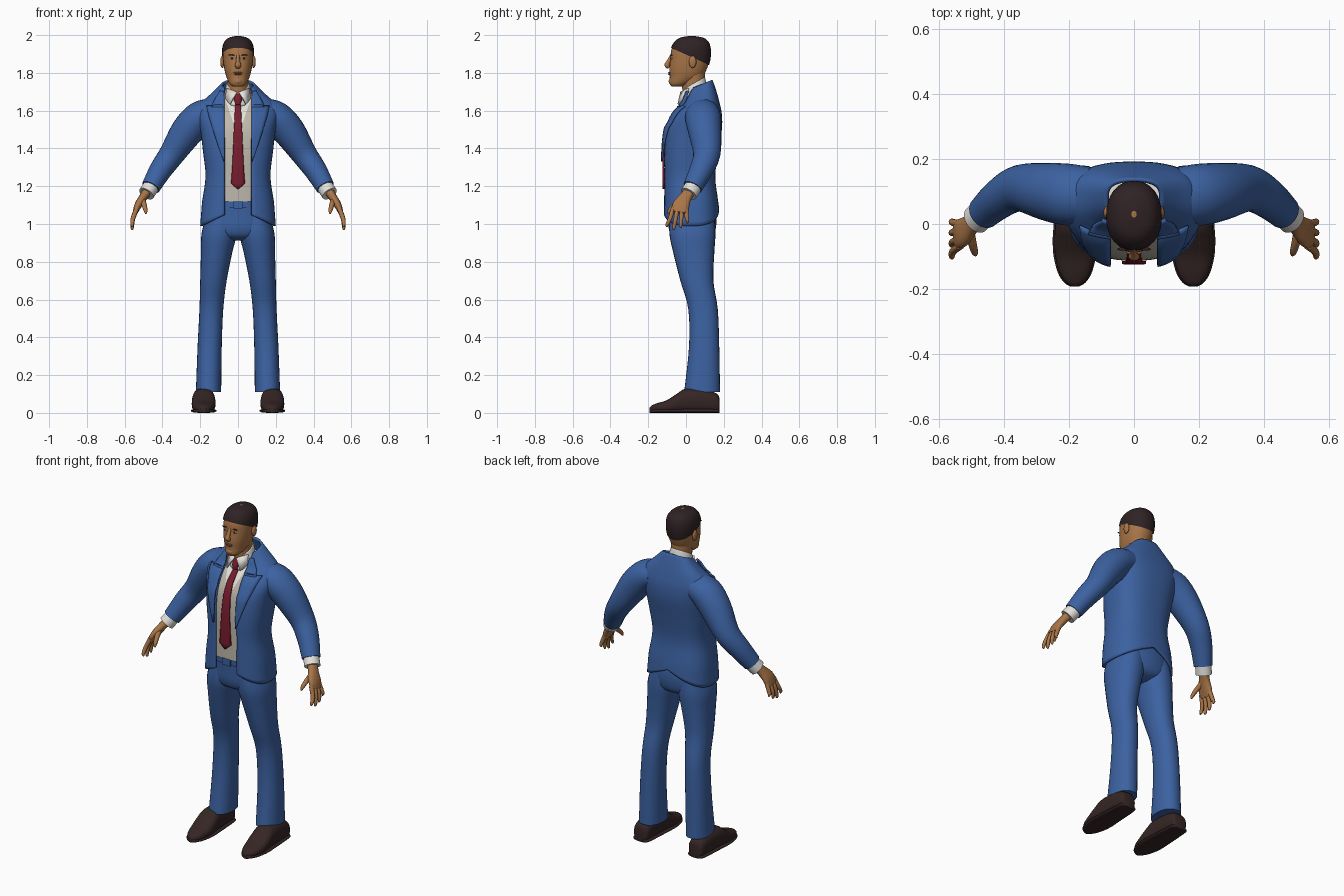
import bpy, bmesh, math
from mathutils import Vector, Matrix

if "Cube" in bpy.data.objects:
    bpy.data.objects.remove(bpy.data.objects["Cube"])

X, Y, Z = Vector((1, 0, 0)), Vector((0, 1, 0)), Vector((0, 0, 1))


def material(name, *rgb):
    m = bpy.data.materials.new(name)
    m.use_nodes = True
    m.diffuse_color = (*rgb, 1)
    m.node_tree.nodes["Principled BSDF"].inputs["Base Color"].default_value = (*rgb, 1)
    return m


BLUE = material("suit blue", .045, .122, .36)
SKIN = material("skin", .40, .18, .065)
LIPS = material("lip brown", .27, .10, .05)
HAIR = material("hair dark brown", .028, .016, .018)
SHOE = material("shoe brown", .035, .019, .018)
TIE = material("tie red", .19, .012, .027)
WHITE = material("shirt white", .78, .76, .72)
VEST = material("vest beige", .52, .48, .41)


def finish(name, bm, mat, mirror=False, thick=0, closed=True):
    """Turn a bmesh into a smooth-shaded object with optional thickness and mirror."""
    if closed:
        bmesh.ops.recalc_face_normals(bm, faces=bm.faces)
    me = bpy.data.meshes.new(name)
    bm.to_mesh(me)
    bm.free()
    me.materials.append(mat)
    ob = bpy.data.objects.new(name, me)
    bpy.context.collection.objects.link(ob)
    if thick:
        mod = ob.modifiers.new("Thickness", 'SOLIDIFY')
        mod.thickness, mod.offset = thick, -1
    if mirror:
        ob.modifiers.new("Mirror", 'MIRROR')
    bpy.ops.object.select_all(action='DESELECT')
    ob.select_set(True)
    bpy.context.view_layer.objects.active = ob
    bpy.ops.object.shade_smooth_by_angle(angle=math.radians(45))
    return ob


def spline(rows, k=4):
    """Catmull-Rom interpolation of rows of numbers."""
    out = []
    for i in range(len(rows) - 1):
        a, b, c, d = (rows[max(0, min(j, len(rows) - 1))] for j in range(i - 1, i + 3))
        for s in range(k):
            t = s / k
            out.append(tuple(q + t / 2 * (r - p + t * (2*p - 5*q + 4*r - w + t * (3*(q - r) + w - p)))
                             for p, q, r, w in zip(a, b, c, d)))
    return out + [tuple(rows[-1])]


def level(rows, grow=0):
    """Horizontal rings from (height, front, back, half width, centre x)."""
    return [(Vector((r[4] if len(r) > 4 else 0, (r[1] + r[2]) / 2, r[0])), X, Y,
             r[3] + grow, (r[2] - r[1]) / 2 + grow) for r in spline(rows)]


def along(rows):
    """Rings square to a path of (x, y, z, width radius, thickness radius)."""
    rows = spline(rows)
    pts = [Vector(r[:3]) for r in rows]
    frames = []
    for i, r in enumerate(rows):
        tan = (pts[min(i + 1, len(pts) - 1)] - pts[max(i - 1, 0)]).normalized()
        v = tan.cross(Y).normalized()
        frames.append((pts[i], v.cross(tan), v, r[3], r[4]))
    return frames


def loft(name, frames, mat, n=28, p=2, gap=0, warp=None, mirror=False, thick=0, edit=None):
    """Skin superellipse rings; gap leaves the front open."""
    bm = bmesh.new()
    rings = []
    for c, u, v, ru, rv in frames:
        start = math.asin(min(1, (gap / ru)) ** (p / 2)) if gap else 0
        ring = []
        for i in range(n + bool(gap)):
            t = start + (2 * math.pi - 2 * start) * i / n
            s, k = math.sin(t), math.cos(t)
            co = (c + u * ru * math.copysign(abs(s) ** (2 / p), s)
                  - v * rv * math.copysign(abs(k) ** (2 / p), k))
            ring.append(bm.verts.new(warp(co) if warp else co))
        rings.append(ring)
    for a, b in zip(rings, rings[1:]):
        for i in range(n):
            j = i + 1 if gap else (i + 1) % n
            bm.faces.new((a[i], a[j], b[j], b[i]))
    if not gap:
        bm.faces.new(rings[0])
        bm.faces.new(rings[-1])
    if edit:
        edit(bm)
    return finish(name, bm, mat, mirror, thick, not gap)


def cut(bm, co, no, clear=False):
    bmesh.ops.bisect_plane(bm, geom=bm.verts[:] + bm.edges[:] + bm.faces[:],
                           plane_co=co, plane_no=no, clear_inner=clear)


def ball(name, loc, size, mat, mirror=False):
    bm = bmesh.new()
    bmesh.ops.create_uvsphere(bm, u_segments=16, v_segments=10, radius=1,
                              matrix=Matrix.LocRotScale(Vector(loc), None, Vector(size)))
    return finish(name, bm, mat, mirror)


def drape(name, rows, surface, lift, mat, p, mirror=False, cols=5):
    """Cloth strip of (height, x from, x to) laid over the front of a loft."""
    bm = bmesh.new()
    grid = []
    for z, x0, x1 in rows:
        c, _, _, rx, ry = min(surface, key=lambda f: abs(f[0].z - z))
        line = []
        for i in range(cols):
            x = x0 + (x1 - x0) * i / (cols - 1)
            y = c.y - ry * (1 - min(.98, abs(x) / rx) ** p) ** (1 / p) - lift
            line.append(bm.verts.new((x, y, z)))
        grid.append(line)
    for a, b in zip(grid, grid[1:]):
        for i in range(cols - 1):
            bm.faces.new((a[i], b[i], b[i + 1], a[i + 1]))
    return finish(name, bm, mat, mirror, .009, False)


# Jacket: open shell with a dipping hem and a collar rising at the back
P = 2.6
coat = [(1.03, -.12, .175, .2), (1.12, -.12, .17, .19), (1.25, -.12, .155, .172),
        (1.38, -.12, .17, .185), (1.5, -.105, .19, .2), (1.58, -.065, .19, .215),
        (1.64, -.015, .178, .195), (1.69, .005, .16, .14), (1.74, .02, .14, .085)]


def tailor(co):
    hem = max(0, (1.12 - co.z) / .09)
    neck = max(0, (co.z - 1.64) / .1)
    return co + Z * (hem * (.05 - .45 * abs(co.x)) + neck * (co.y - .08) * .4)


loft("jacket", level(coat), BLUE, n=48, p=P, gap=.072, warp=tailor, thick=.012)
lapel = spline([(1.33, .071, .074), (1.45, .071, .115), (1.56, .071, .15), (1.62, .071, .165)])
drape("lapels", lapel, spline and level(coat), .007, BLUE, P, True)
drape("collar_lapels", spline([(1.615, .071, .14), (1.65, .071, .125), (1.7, .073, .095)]),
      level(coat), .008, BLUE, P, True)
loft("sleeves", along([(.13, .09, 1.59, .085, .075), (.2, .09, 1.565, .095, .086),
                       (.27, .1, 1.49, .088, .086), (.35, .11, 1.37, .072, .068),
                       (.41, .08, 1.285, .062, .06), (.462, .035, 1.195, .052, .05)]),
     BLUE, mirror=True)

# Vest with the shirt showing in its V neck
inner = [(z, f + .008, b - .025, w - .022) for z, f, b, w in coat[1:-1]]


def neckline(bm):
    for side in (3, -3):
        cut(bm, Vector((0, 0, 1.46)), Vector((side, 0, -1)))
    for f in bm.faces:
        c = f.calc_center_median()
        f.material_index = int(c.z - 1.46 > 3 * abs(c.x))


vest = loft("vest", level(inner), VEST, n=48, p=P, edit=neckline)
vest.data.materials.append(WHITE)

# Tie and knot
drape("tie", [(1.655, -.012, .012), (1.62, -.016, .016), (1.57, -.018, .018), (1.5, -.022, .022),
              (1.4, -.026, .026), (1.3, -.031, .031), (1.215, -.037, .037), (1.185, -.004, .004)],
      level(inner), .012, TIE, P)
loft("tie_knot", along([(0, -.012, 1.685, .012, .022), (0, -.024, 1.655, .013, .02),
                        (0, -.03, 1.63, .01, .012)]), TIE, n=12)

# Shirt collar and its points
loft("shirt_collar", level([(1.67, -.025, .115, .072), (1.72, -.018, .108, .067), (1.755, -.012, .1, .06)]),
     WHITE, gap=.008, thick=.006, warp=lambda co: co + Z * (co.y - .06) * .55)
bm = bmesh.new()
bm.faces.new([bm.verts.new(v) for v in ((.008, -.03, 1.7), (.045, -.045, 1.635),
                                        (.068, -.005, 1.665), (.062, .01, 1.72))])
finish("collar_points", bm, WHITE, True, .008, False)

# Trousers
loft("trouser_hips", level([(.912, -.03, .09, .06), (.935, -.075, .14, .14), (.98, -.092, .158, .178),
                            (1.05, -.095, .16, .18), (1.15, -.1, .14, .16)]), BLUE, p=2.3)
loft("trouser_legs", level([(.11, -.01, .18, .067, .156), (.35, .016, .176, .064, .15),
                            (.55, .012, .168, .063, .141), (.7, -.03, .145, .07, .13),
                            (.85, -.068, .15, .083, .113), (.95, -.088, .156, .093, .1),
                            (1.05, -.085, .15, .075, .09)]), BLUE, p=2.2, mirror=True)
loft("belt", level([(1.085, -.105, .145, .165), (1.12, -.106, .143, .163)]), BLUE, p=2.3)
bm = bmesh.new()
bmesh.ops.create_cube(bm, size=1, matrix=Matrix.LocRotScale(
    Vector((0, -.107, 1.103)), None, Vector((.05, .014, .04))))
finish("belt_buckle", bm, BLUE)

# Shoes: rows of (y, half width, height)
last = [(.178, .03, .07), (.165, .047, .1), (.1, .054, .125), (.0, .06, .128), (-.05, .063, .1),
        (-.1, .06, .068), (-.15, .047, .052), (-.18, .028, .04), (-.192, .008, .028)]
for name, wide, tall in (("shoes", 0, 1), ("shoe_soles", .005, 0)):
    loft(name, [(Vector((.182, y, (h * tall or .022) / 2)), X, Z, w + wide, (h * tall or .022) / 2)
                for y, w, h in spline(last)], SHOE, p=2.6, mirror=True)

# Cuffs, hands and fingers
loft("shirt_cuffs", along([(.458, .04, 1.2, .045, .043), (.485, .014, 1.16, .046, .043)]),
     WHITE, mirror=True)
loft("palms", along([(.475, .025, 1.18, .03, .026), (.5, .0, 1.145, .032, .022),
                     (.528, -.026, 1.1, .045, .02), (.545, -.035, 1.06, .044, .013)]),
     SKIN, n=16, p=2.4, mirror=True)
for i, (finger, drop) in enumerate((("index", .985), ("middle", .97), ("ring", .98), ("little", 1.005))):
    a = -.068 + .023 * i
    tip = -.1 + .036 * i
    loft(finger + "_fingers", along([(.535, a, 1.085, .012, .013), (.556, (a + tip) / 2, 1.03, .011, .012),
                                     (.56, tip, drop + .012, .009, .009), (.556, tip, drop, .004, .004)]),
         SKIN, n=10, mirror=True)
loft("thumbs", along([(.508, -.015, 1.135, .016, .016), (.498, -.055, 1.105, .014, .014),
                      (.49, -.085, 1.075, .011, .011), (.487, -.095, 1.055, .005, .005)]),
     SKIN, n=10, mirror=True)

# Neck, head and close-cropped hair
loft("neck", level([(1.62, -.01, .1, .056), (1.72, -.02, .1, .055), (1.8, -.02, .1, .058)]), SKIN)
skull = [(1.727, -.075, -.02, .026), (1.743, -.087, .02, .045), (1.78, -.086, .085, .062),
         (1.82, -.088, .11, .072), (1.87, -.083, .124, .079), (1.92, -.078, .127, .08),
         (1.96, -.06, .117, .07), (1.985, -.03, .09, .046), (1.995, .02, .04, .008)]
loft("head", level(skull), SKIN, n=32, p=2.2)
loft("hair", level(skull, .005), HAIR, n=32, p=2.2,
     edit=lambda bm: cut(bm, Vector((0, -.078, 1.932)), Vector((0, .45, 1)), True))

# Facial features and ears
loft("nose", along([(0, -.076, 1.892, .008, .009), (0, -.092, 1.86, .011, .011),
                    (0, -.1, 1.84, .014, .017), (0, -.09, 1.828, .008, .012)]), SKIN, n=12)
ball("ears", (.083, .035, 1.858), (.011, .02, .032), SKIN, True)
ball("eyes", (.032, -.076, 1.877), (.012, .004, .005), WHITE, True)
ball("pupils", (.032, -.079, 1.877), (.005, .003, .005), HAIR, True)
ball("brows", (.034, -.077, 1.894), (.018, .005, .003), HAIR, True)
ball("upper_lip", (0, -.088, 1.801), (.024, .007, .004), LIPS)
ball("lower_lip", (0, -.087, 1.793), (.02, .008, .005), LIPS)
ball("chin", (0, -.072, 1.755), (.026, .02, .02), SKIN)
